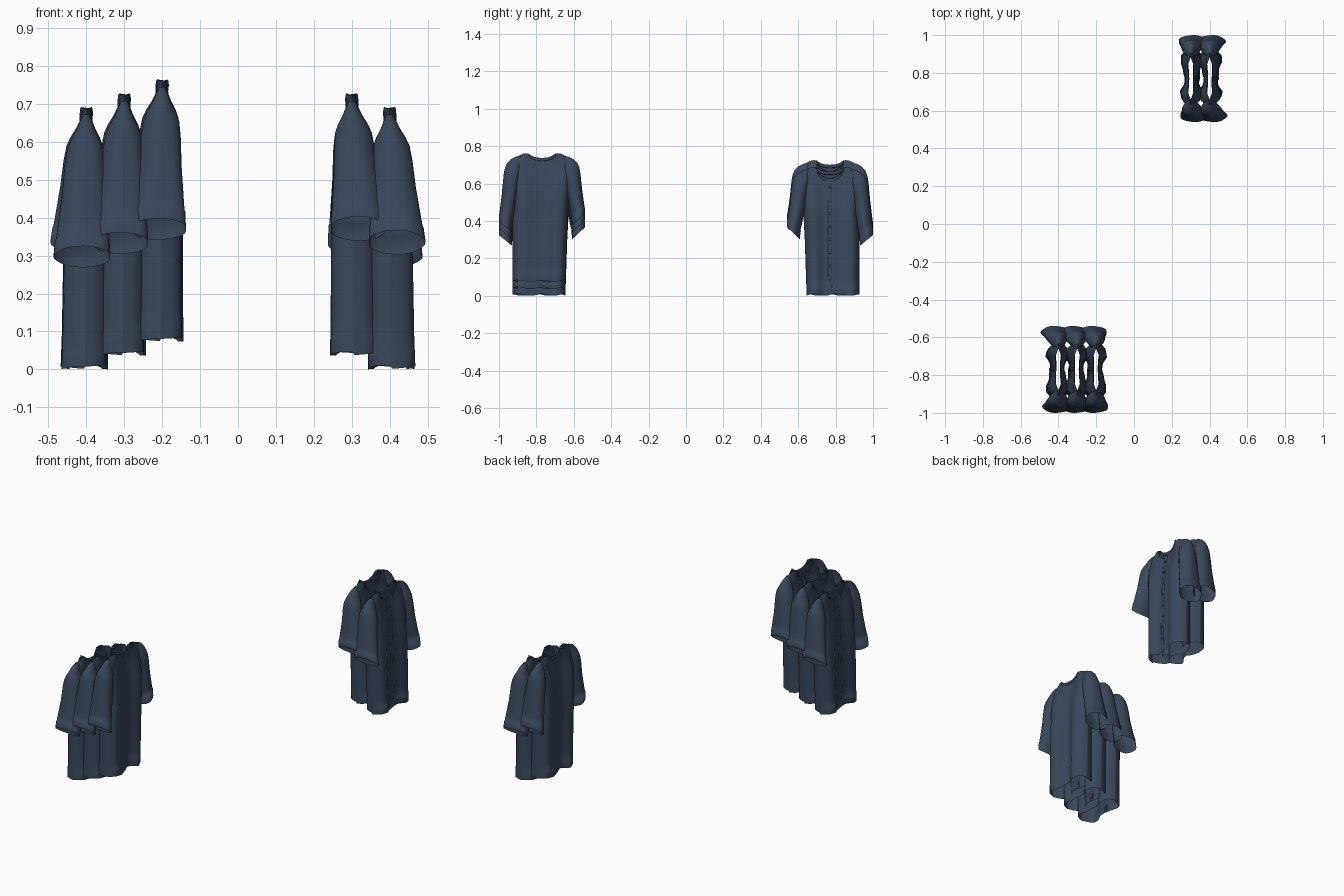
import bpy, bmesh, math

if "Cube" in bpy.data.objects:
    bpy.data.objects.remove(bpy.data.objects["Cube"])

navy = bpy.data.materials.new("navy cloth")
navy.diffuse_color = (0.042, 0.064, 0.106, 1)
navy.use_nodes = True
navy.node_tree.nodes["Principled BSDF"].inputs["Base Color"].default_value = navy.diffuse_color


def lerp(table, x):
    """Piecewise linear lookup in a list of (x, value) pairs."""
    if x <= table[0][0]:
        return table[0][1]
    for (a, p), (b, q) in zip(table, table[1:]):
        if x <= b:
            return p + (q - p) * (x - a) / (b - a)
    return table[-1][1]


def loft(name, rings):
    """Open tube through a list of closed rings."""
    bm = bmesh.new()
    rows = [[bm.verts.new(p) for p in ring] for ring in rings]
    n = len(rows[0])
    for a, b in zip(rows, rows[1:]):
        for i in range(n):
            j = (i + 1) % n
            bm.faces.new((a[i], a[j], b[j], b[i]))
    bmesh.ops.recalc_face_normals(bm, faces=bm.faces)
    return finish(name, bm)


def finish(name, bm):
    me = bpy.data.meshes.new(name)
    bm.to_mesh(me)
    bm.free()
    me.materials.append(navy)
    for p in me.polygons:
        p.use_smooth = True
    return me


# Shirt outline: x is forward, y is across, z is up
SIDE_A = [(0, .158), (.3, .158), (.45, .150), (.6, .16)]
SIDE_B = [(0, .125), (.3, .135), (.45, .143), (.6, .16)]
DEPTH = [(0, 1.0), (.4, .95), (.5, .82), (.57, .6), (.61, .40), (.65, .31), (.69, .27)]
ACROSS = [(0, .036), (.25, .042), (.55, .060), (.8, .054), (.93, .032), (1, .0)]
SHOULDER = [(.075, .69), (.1, .687), (.14, .668), (.16, .645)]
OPEN = [(.07, 1), (.11, 0)]
NECK = .072


def neckline(y, front):
    if abs(y) >= NECK:
        return lerp(SHOULDER, abs(y))
    low = .625 if front else .662
    return .69 - (.69 - low) * (1 - (y / NECK) ** 2) ** .6


def surface(s, z, front):
    """Point on the front or back cloth at s (-1..1) across and height z."""
    y = s * lerp(SIDE_A if s > 0 else SIDE_B, z)
    closing = max(0, min(1, (lerp(SHOULDER, abs(s * .16)) - z) / .035)) ** .5
    closing = max(closing, lerp(OPEN, abs(s * .16)))
    d = lerp(ACROSS, abs(s)) * lerp(DEPTH, z) * closing
    fold = .004 * math.sin(9 * s + (1 if front else 3)) * (1 - z / .7) * (1 - s * s)
    lean = .006 * (1 - z / .7)
    return ((d if front else -d) + fold + lean, y, z)


# Body: front and back sheets in one open tube with a wavy hem
N = 28
S = [-math.cos(math.pi * i / N) for i in range(N + 1)]
COLS = [(s, True) for s in S] + [(s, False) for s in reversed(S[1:-1])]
LEVELS = [0, .03, .064, .066] + [.066 + .934 * (i / 26) ** .85 for i in range(1, 27)]
rings = []
for v in LEVELS:
    ring = []
    for s, front in COLS:
        hem = .005 + .005 * math.sin(7 * s + (0 if front else 2))
        top = neckline(s * .16, front)
        x, y, z = surface(s, hem + v * (.66 - hem) if v < .1 else hem + v * (top - hem), front)
        k = 1.02 if v < .065 else 1       # turned-up hem band
        ring.append((x * k, y, z))
    rings.append(ring)
body = loft("shirt_body", rings)


# Sleeves: height, centre across, half thickness, half depth
SLEEVE = [(.672, .125, .012, .008), (.655, .139, .030, .016), (.63, .149, .041, .026),
          (.605, .156, .043, .039), (.58, .160, .044, .048), (.54, .165, .043, .053),
          (.46, .174, .041, .058), (.37, .188, .037, .067), (.342, .193, .035, .070),
          (.340, .193, .037, .072), (.297, .196, .034, .075)]


def sleeve(name, side, lift, forward, tilt):
    rings = []
    for z, c, ry, rx in SLEEVE:
        t = (.672 - z) / .375
        ring = []
        for i in range(32):
            a = math.tau * i / 32
            ripple = 1 + .03 * t * math.sin(5 * a)
            ring.append((rx * math.sin(a) * ripple + forward * t,
                         side * (c + ry * math.cos(a) * ripple),
                         z + lift * t + tilt * t * t * math.cos(a)))
        rings.append(ring)
    return loft(name, rings)


sleeve_a = sleeve("left_sleeve", 1, 0, .010, .028)
sleeve_b = sleeve("right_sleeve", -1, .038, .018, .032)

# Collar: rounded band following the neckline
path = []
for front in (True, False):
    for i in range(16):
        y = NECK * math.cos(math.pi * i / 16) * (1 if front else -1)
        path.append(surface(y / .16, neckline(y, front), front))
rings = []
for k in range(9):
    a = math.tau * k / 8
    rings.append([(x + (.003 * math.cos(a) if i < 16 else -.003 * math.cos(a)),
                   y, z - .007 + .009 * math.sin(a)) for i, (x, y, z) in enumerate(path)])
collar = loft("collar", rings)

# Placket: thin strip down the front centre
bm = bmesh.new()
rows = []
for i in range(25):
    z = .012 + .605 * i / 24
    row = []
    for s in (-.075, -.07, 0, .07, .075):
        x, y, z2 = surface(s, z, True)
        row.append(bm.verts.new((x + (.002 if abs(s) < .072 else -.001), y, z2)))
    rows.append(row)
for a, b in zip(rows, rows[1:]):
    for j in range(4):
        bm.faces.new((a[j], a[j + 1], b[j + 1], b[j]))
placket = finish("placket", bm)

# Buttons: small flattened beads
bm = bmesh.new()
for i in range(8):
    x, y, z = surface(0, .09 + .07 * i, True)
    made = bmesh.ops.create_uvsphere(bm, u_segments=10, v_segments=6, radius=.006)
    for v in made["verts"]:
        v.co = (v.co.x * .5 + x + .003, v.co.y + y, v.co.z + z)
buttons = finish("buttons", bm)

# Two rows of hanging shirts facing away from each other
PLACES = [(-.4, -1, 0), (-.3, -1, .036), (-.2, -1, .073), (.3, 1, .036), (.4, 1, 0)]
for cx, facing, lift in PLACES:
    for me in (body, sleeve_a, sleeve_b, collar, placket, buttons):
        ob = bpy.data.objects.new(me.name, me)
        ob.location = (cx, .77 * facing, lift)
        ob.rotation_euler = (0, 0, 0 if facing > 0 else math.pi)
        bpy.context.collection.objects.link(ob)
